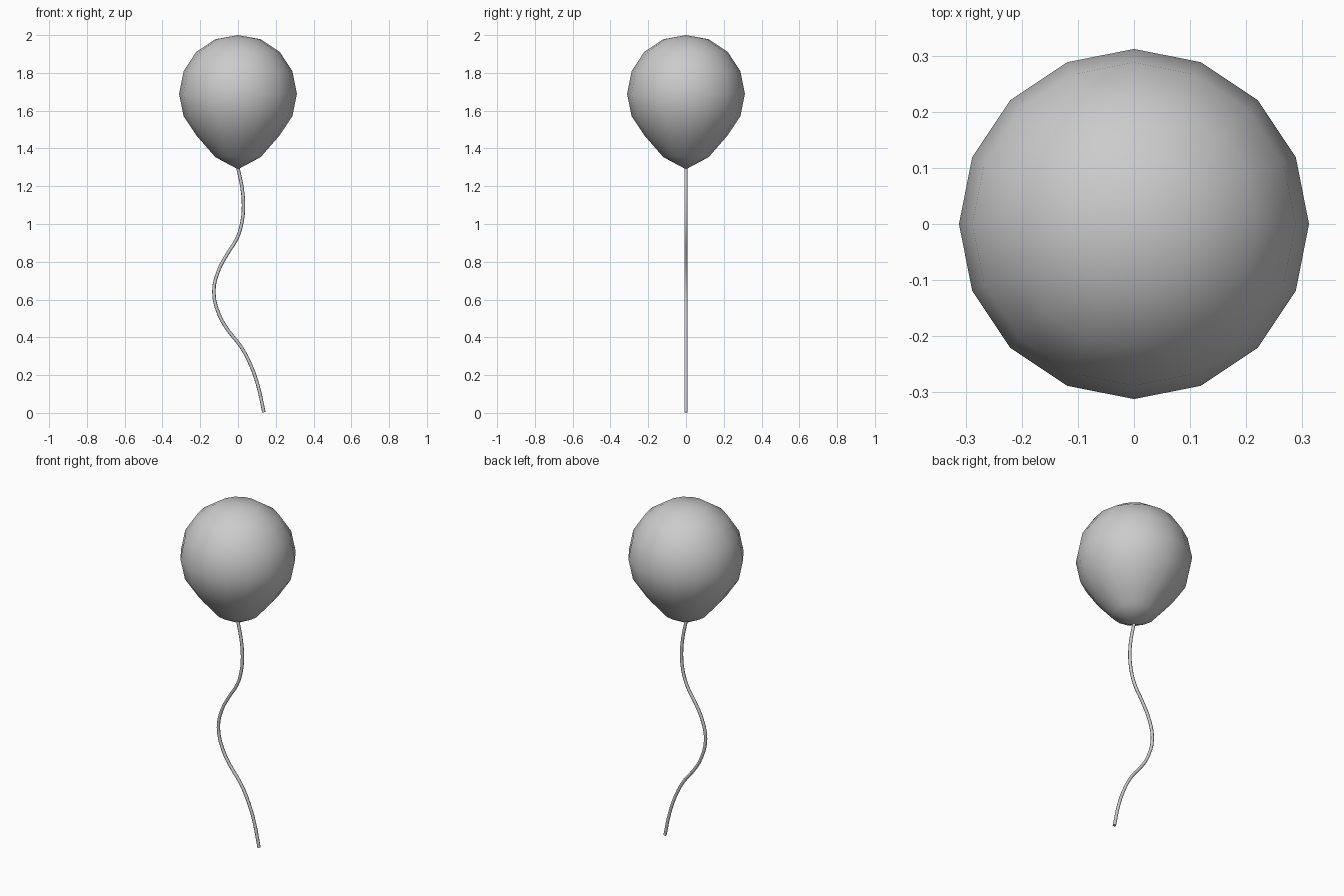
import bpy, bmesh
from math import pi

if "Cube" in bpy.data.objects:
    bpy.data.objects.remove(bpy.data.objects["Cube"])

# Balloon: 16-sided lathe, round on top and tapering to a point below
profile = [(0, 2.0), (0.12, 1.978), (0.221, 1.911), (0.288, 1.809), (0.312, 1.69),
           (0.288, 1.571), (0.217, 1.465), (0.12, 1.354), (0, 1.29)]
bm = bmesh.new()
verts = [bm.verts.new((r, 0, z)) for r, z in profile]
edges = [bm.edges.new(pair) for pair in zip(verts, verts[1:])]
bmesh.ops.spin(bm, geom=verts + edges, cent=(0, 0, 0), axis=(0, 0, 1), angle=2 * pi, steps=16)
bmesh.ops.remove_doubles(bm, verts=bm.verts, dist=0.001)
bmesh.ops.recalc_face_normals(bm, faces=bm.faces)
for f in bm.faces:
    f.smooth = True
mesh = bpy.data.meshes.new("balloon")
bm.to_mesh(mesh)
bm.free()
bpy.context.collection.objects.link(bpy.data.objects.new("balloon", mesh))

# String: thin wavy tube lying in the x-z plane
path = [(0, 1.295), (0.021, 1.195), (0.029, 1.10), (0.021, 1.01), (-0.005, 0.925),
        (-0.06, 0.836), (-0.106, 0.746), (-0.128, 0.64), (-0.10, 0.52), (-0.05, 0.434),
        (0.016, 0.35), (0.069, 0.249), (0.106, 0.143), (0.137, 0.003)]
curve = bpy.data.curves.new("string", 'CURVE')
curve.dimensions = '3D'
curve.bevel_depth = 0.009
curve.bevel_resolution = 2
curve.resolution_u = 3
curve.use_fill_caps = True
spline = curve.splines.new('BEZIER')
spline.bezier_points.add(len(path) - 1)
for p, (x, z) in zip(spline.bezier_points, path):
    p.co = (x, 0, z)
    p.handle_left_type = p.handle_right_type = 'AUTO'
bpy.context.collection.objects.link(bpy.data.objects.new("string", curve))
